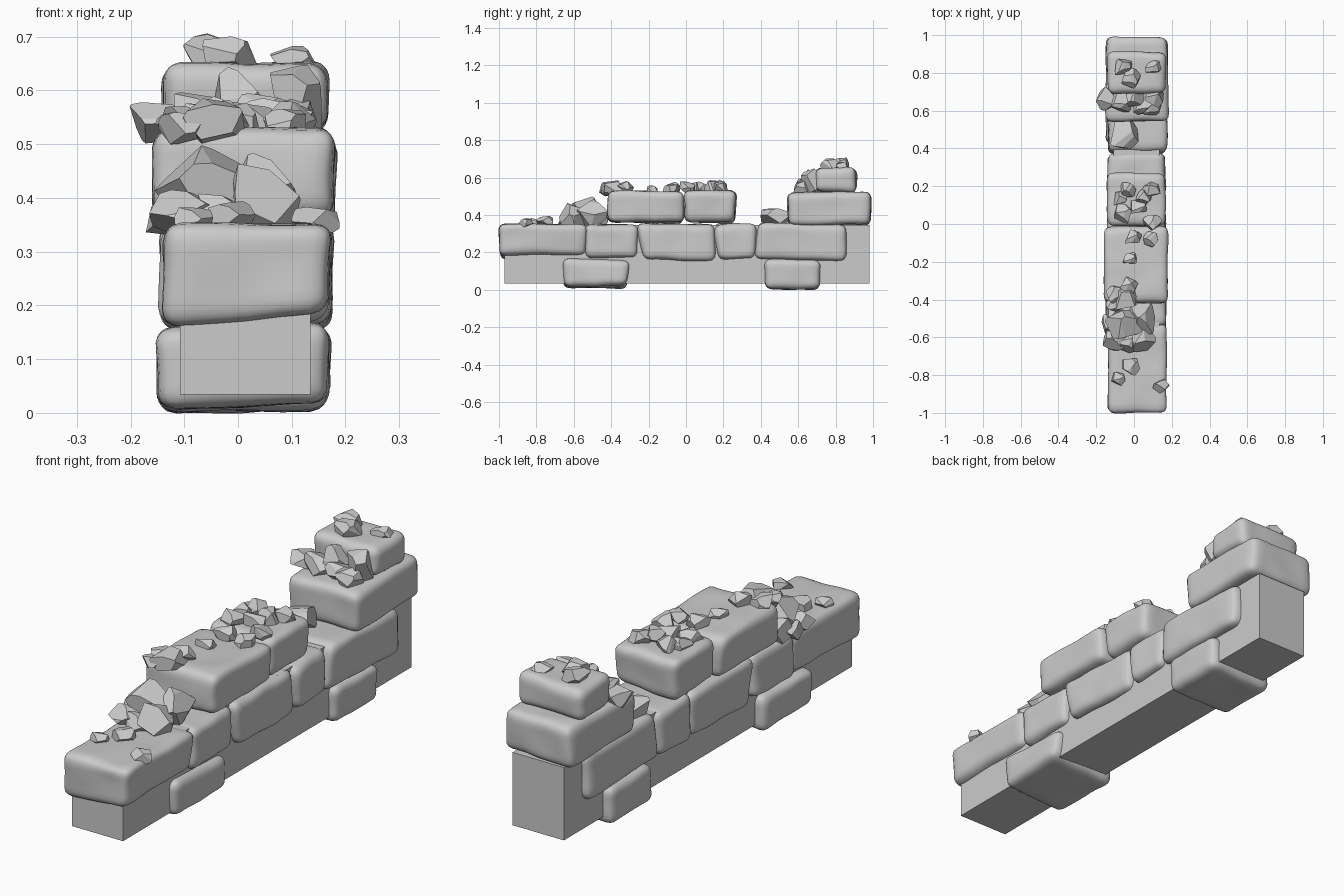
import bpy, bmesh, random
from math import sin, pi, tau, sqrt, cos
from mathutils import Vector, Euler, noise

random.seed(7)


def finish(bm, name, smooth=False):
    bmesh.ops.recalc_face_normals(bm, faces=bm.faces[:])
    for f in bm.faces:
        f.smooth = smooth
    me = bpy.data.meshes.new(name)
    bm.to_mesh(me)
    bm.free()
    ob = bpy.data.objects.new(name, me)
    bpy.context.collection.objects.link(ob)
    return ob


def stone(name, x, yb, yt, z, r=0.036, slant=0.0):
    """Worn block: rounded box, bottom y range yb, top y range yt."""
    half = Vector((x[1] - x[0], max(yb[1], yt[1]) - min(yb[0], yt[0]), z[1] - z[0])) / 2
    bm = bmesh.new()
    bmesh.ops.create_cube(bm, size=2)
    bmesh.ops.subdivide_edges(bm, edges=bm.edges[:], cuts=13, use_grid_fill=True)
    jit = {(i, j, k): Vector([random.uniform(-0.008, 0.008) for _ in range(3)])
           for i in (0, 1) for j in (0, 1) for k in (0, 1)}
    off = Vector((random.random() * 20, random.random() * 20, 0))
    for v in bm.verts:
        # crowd the grid towards the edges, then round them off
        p = Vector([sin(c * pi / 2) * h for c, h in zip(v.co, half)])
        inner = Vector([max(-(h - r), min(h - r, c)) for c, h in zip(p, half)])
        p = inner + (p - inner).normalized() * r
        a, b, c = [(q / h + 1) / 2 for q, h in zip(p, half)]
        lo = yb[0] + (yt[0] - yb[0]) * c
        hi = yb[1] + (yt[1] - yb[1]) * c
        pos = Vector((x[0] + (x[1] - x[0]) * a, lo + (hi - lo) * b,
                      z[0] + (z[1] - z[0]) * c + slant * a * (1 - c)))
        for (i, j, k), d in jit.items():
            pos += d * ((a if i else 1 - a) * (b if j else 1 - b) * (c if k else 1 - c))
        pos += noise.noise_vector(p * 9 + off) * 0.006
        v.co = pos
    return finish(bm, name, True)


def rubble(name, rocks):
    """Group of chipped rocks, each a cube cut by tilted planes: x, y, z, half sizes."""
    out = bmesh.new()
    for x, y, z, sx, sy, sz in rocks:
        bm = bmesh.new()
        bmesh.ops.create_cube(bm, size=2)
        n = 8
        for i in range(n):
            h = 1 - (2 * i + 1) / n
            a = i * 2.4 + random.uniform(-0.4, 0.4)
            w = sqrt(1 - h * h)
            d = Vector((cos(a) * w, sin(a) * w, h + random.uniform(-0.2, 0.2))).normalized()
            cut = bmesh.ops.bisect_plane(bm, geom=bm.verts[:] + bm.edges[:] + bm.faces[:],
                                         plane_co=d * random.uniform(0.72, 1.0),
                                         plane_no=d, clear_outer=True)
            edges = [e for e in cut["geom_cut"] if isinstance(e, bmesh.types.BMEdge)]
            if edges:
                bmesh.ops.holes_fill(bm, edges=edges, sides=0)
        rot = Euler((random.uniform(-0.4, 0.4), random.uniform(-0.4, 0.4),
                     random.uniform(-0.6, 0.6))).to_matrix()
        for v in bm.verts:
            q = rot @ v.co
            v.co = Vector((x + q.x * sx, y + q.y * sy, z + q.z * sz))
        me = bpy.data.meshes.new("tmp")
        bm.to_mesh(me)
        bm.free()
        out.from_mesh(me)
        bpy.data.meshes.remove(me)
    return finish(out, name)


# plain core inside the wall
bm = bmesh.new()
bmesh.ops.create_cube(bm, size=1)
for v in bm.verts:
    v.co = (0.0135 + v.co.x * 0.243, 0.005 + v.co.y * 1.95, 0.19 + v.co.z * 0.312)
finish(bm, "wall_core")

# courses of stones
stone("footing_stone_front", (-0.148, 0.172), (-0.655, -0.315), (-0.66, -0.305), (0.007, 0.163), slant=0.012)
stone("footing_stone_back", (-0.148, 0.172), (0.42, 0.72), (0.42, 0.715), (0.005, 0.163))
X1 = (-0.138, 0.167)
stone("lower_stone_1", X1, (-0.995, -0.54), (-0.998, -0.53), (0.162, 0.35), slant=0.02)
stone("lower_stone_2", X1, (-0.54, -0.265), (-0.535, -0.25), (0.165, 0.35))
stone("lower_stone_3", (-0.145, 0.17), (-0.23, 0.155), (-0.265, 0.16), (0.16, 0.355))
stone("lower_stone_4", X1, (0.165, 0.37), (0.155, 0.385), (0.163, 0.352))
stone("lower_stone_5", (-0.142, 0.172), (0.37, 0.855), (0.38, 0.86), (0.16, 0.354))
stone("middle_stone_1", (-0.157, 0.178), (-0.425, -0.01), (-0.42, -0.015), (0.355, 0.525))
stone("middle_stone_2", (-0.14, 0.166), (-0.01, 0.265), (-0.01, 0.27), (0.355, 0.525))
stone("middle_stone_3", (-0.15, 0.18), (0.545, 0.99), (0.545, 0.997), (0.348, 0.52))
stone("top_stone", (-0.14, 0.167), (0.69, 0.91), (0.69, 0.91), (0.518, 0.648))

# loose rubble, front to back
rubble("rubble_front_end", [
    (-0.02, -0.75, 0.365, 0.05, 0.045, 0.028), (-0.08, -0.82, 0.36, 0.035, 0.03, 0.02),
    (0.145, -0.855, 0.358, 0.035, 0.035, 0.025)])
rubble("rubble_front_step", [
    (-0.05, -0.54, 0.42, 0.085, 0.075, 0.06), (0.045, -0.5, 0.405, 0.06, 0.085, 0.065),
    (0.045, -0.6, 0.385, 0.065, 0.065, 0.06), (-0.115, -0.53, 0.365, 0.05, 0.05, 0.035),
    (-0.1, -0.61, 0.37, 0.055, 0.055, 0.04), (-0.02, -0.63, 0.365, 0.05, 0.045, 0.035),
    (-0.1, -0.47, 0.375, 0.05, 0.05, 0.05)])
rubble("rubble_middle_front", [
    (-0.05, -0.4, 0.54, 0.055, 0.06, 0.038), (-0.03, -0.33, 0.545, 0.04, 0.04, 0.03),
    (-0.1, -0.37, 0.54, 0.045, 0.045, 0.03), (-0.1, -0.43, 0.535, 0.04, 0.035, 0.03),
    (-0.02, -0.185, 0.535, 0.035, 0.03, 0.022)])
rubble("rubble_middle_back", [
    (0.0, -0.07, 0.54, 0.035, 0.04, 0.03), (0.09, -0.08, 0.54, 0.042, 0.035, 0.025),
    (-0.03, 0.18, 0.545, 0.036, 0.034, 0.033), (0.09, 0.18, 0.545, 0.042, 0.035, 0.035),
    (0.05, 0.14, 0.55, 0.036, 0.04, 0.035), (-0.07, 0.14, 0.54, 0.036, 0.034, 0.03),
    (-0.06, 0.06, 0.54, 0.04, 0.045, 0.033), (0.02, 0.09, 0.54, 0.045, 0.04, 0.033),
    (0.1, 0.015, 0.54, 0.042, 0.04, 0.033)])
rubble("rubble_gap", [(-0.05, 0.48, 0.39, 0.075, 0.08, 0.045)])
rubble("rubble_back_step", [
    (-0.145, 0.66, 0.545, 0.05, 0.055, 0.035), (-0.06, 0.65, 0.55, 0.055, 0.055, 0.04),
    (0.0, 0.67, 0.57, 0.05, 0.045, 0.06), (0.05, 0.635, 0.55, 0.05, 0.05, 0.04),
    (0.11, 0.67, 0.58, 0.05, 0.045, 0.06), (0.1, 0.62, 0.545, 0.04, 0.045, 0.035)])
rubble("rubble_top", [
    (-0.06, 0.835, 0.67, 0.045, 0.04, 0.034), (-0.015, 0.775, 0.67, 0.04, 0.05, 0.03),
    (0.105, 0.83, 0.655, 0.035, 0.035, 0.025)])
